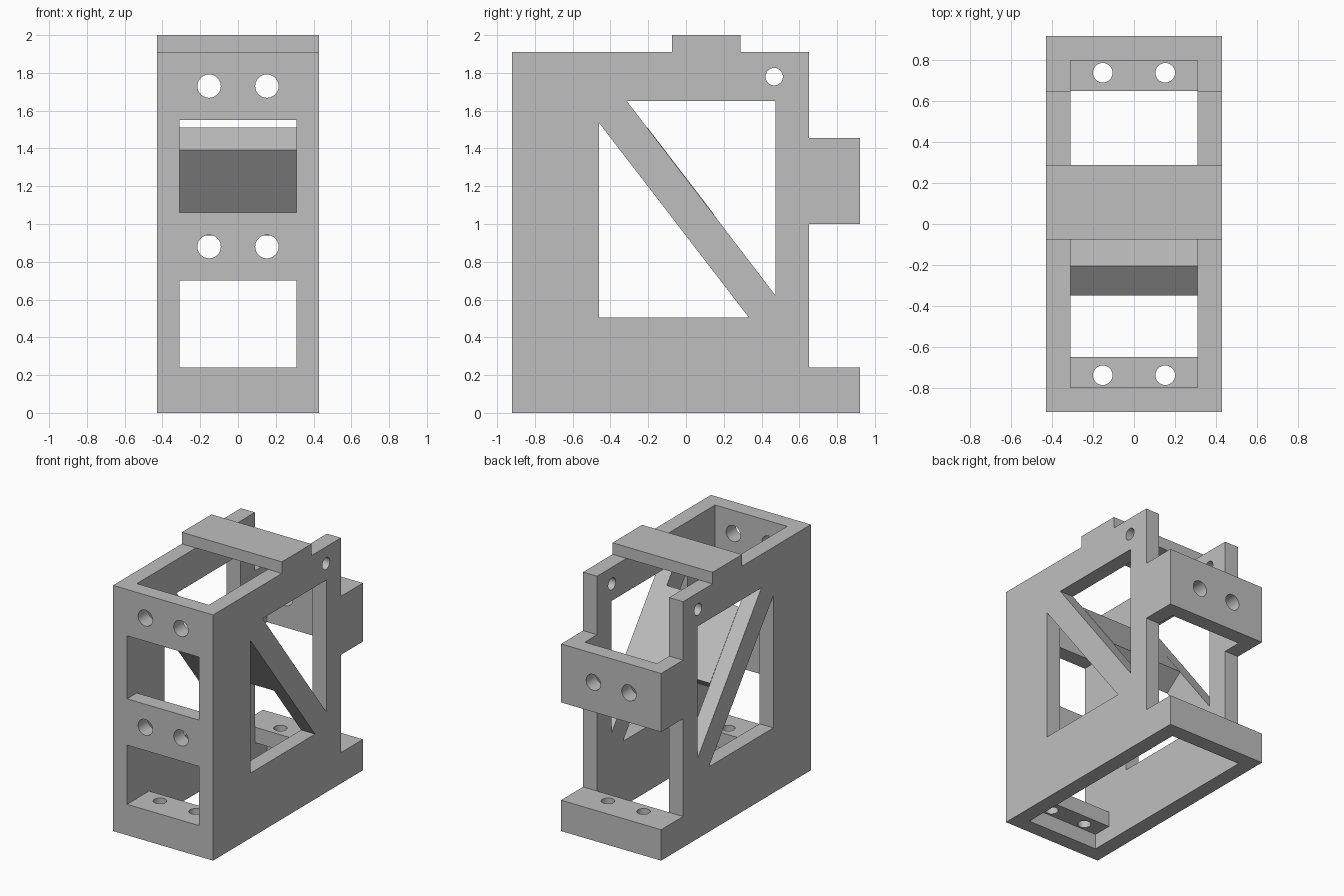
import bpy
import bmesh
import math
from mathutils import Matrix, Vector

cube = bpy.data.objects.get("Cube")
if cube:
    bpy.data.objects.remove(cube, do_unlink=True)

grey = bpy.data.materials.new("plain grey")
grey.use_nodes = True
colour = (0.52, 0.52, 0.52, 1)
grey.diffuse_color = colour
grey.node_tree.nodes["Principled BSDF"].inputs["Base Color"].default_value = colour

# Main dimensions
WALL = 0.12
HALF_X, HALF_Y = 0.43, 0.92
IN_X, IN_Y = HALF_X - WALL, HALF_Y - WALL
LEDGE_Y = 0.65
TOP = 1.91
FOOT = 0.24


def rect(u0, u1, v0, v1):
    return [(u0, v0), (u1, v0), (u1, v1), (u0, v1)]


def circle(u, v, r, n=40):
    return [(u + r * math.cos(2 * math.pi * i / n),
             v + r * math.sin(2 * math.pi * i / n)) for i in range(n)]


def hole_pair(v, r):
    return [circle(s * 0.153, v, r) for s in (-1, 1)]


# Drawing planes: local u, v and thickness direction
PLANES = {"side": ((0, 1, 0), (0, 0, 1), (1, 0, 0)),
          "front": ((1, 0, 0), (0, 0, 1), (0, -1, 0)),
          "flat": ((1, 0, 0), (0, 1, 0), (0, 0, 1))}


def panel(name, plane, outline, holes, start, end):
    """Flat plate with holes, spanning start to end along its world axis."""
    curve = bpy.data.curves.new(name, "CURVE")
    curve.dimensions = "2D"
    curve.fill_mode = "BOTH"
    curve.extrude = abs(end - start) / 2
    for loop in [outline] + holes:
        spline = curve.splines.new("POLY")
        spline.points.add(len(loop) - 1)
        for point, (u, v) in zip(spline.points, loop):
            point.co = (u, v, 0, 1)
        spline.use_cyclic_u = True
    temp = bpy.data.objects.new(name + "_outline", curve)
    bpy.context.collection.objects.link(temp)
    graph = bpy.context.evaluated_depsgraph_get()
    mesh = bpy.data.meshes.new_from_object(temp.evaluated_get(graph))
    bpy.data.objects.remove(temp, do_unlink=True)
    bpy.data.curves.remove(curve)

    u, v, n = (Vector(a) for a in PLANES[plane])
    axis = Vector([abs(c) for c in n])
    matrix = Matrix((u, v, n)).transposed().to_4x4()
    matrix.translation = axis * (start + end) / 2
    mesh.transform(matrix)
    bm = bmesh.new()
    bm.from_mesh(mesh)
    bmesh.ops.remove_doubles(bm, verts=bm.verts, dist=0.0005)
    bmesh.ops.recalc_face_normals(bm, faces=bm.faces)
    bm.to_mesh(mesh)
    bm.free()
    mesh.name = name
    mesh.materials.clear()
    mesh.materials.append(grey)
    obj = bpy.data.objects.new(name, mesh)
    bpy.context.collection.objects.link(obj)
    bpy.ops.object.select_all(action="DESELECT")
    obj.select_set(True)
    bpy.context.view_layer.objects.active = obj
    bpy.ops.object.shade_smooth_by_angle(angle=math.radians(30))
    return obj


# Side walls with a diagonal strut between two triangular openings
wall_outline = [(-HALF_Y, 0), (HALF_Y, 0), (HALF_Y, FOOT), (LEDGE_Y, FOOT),
                (LEDGE_Y, 1.0), (HALF_Y, 1.0), (HALF_Y, 1.455), (LEDGE_Y, 1.455),
                (LEDGE_Y, TOP), (-HALF_Y, TOP)]
wall_holes = [[(-0.46, 0.505), (0.333, 0.505), (-0.46, 1.535)],
              [(0.475, 0.62), (0.475, 1.65), (-0.313, 1.65)],
              circle(0.467, 1.78, 0.046)]
for side, s in (("left", 1), ("right", -1)):
    panel(side + "_wall", "side", wall_outline, wall_holes, s * IN_X, s * HALF_X)

# Front panel with two windows and two pairs of screw holes
panel("front_panel", "front", rect(-IN_X, IN_X, 0, TOP),
      [rect(-IN_X + 0.0005, IN_X - 0.0005, FOOT, 0.70),
       rect(-IN_X + 0.0005, IN_X - 0.0005, 1.06, 1.55)]
      + hole_pair(0.88, 0.062) + hole_pair(1.73, 0.062), -HALF_Y, -IN_Y)

# Back bracket and back foot
panel("back_bracket", "front", rect(-IN_X, IN_X, 1.0, 1.455),
      hole_pair(1.23, 0.062), IN_Y, HALF_Y)
panel("back_foot", "front", rect(-IN_X, IN_X, 0, FOOT), [], IN_Y, HALF_Y)

# Mounting ledges inside the base
for end, s in (("front", -1), ("back", 1)):
    low, high = sorted((s * LEDGE_Y, s * IN_Y))
    panel(end + "_ledge", "flat", rect(-IN_X, IN_X, low, high),
          hole_pair(s * 0.74, 0.048), FOOT - WALL, FOOT)

# Top bridge
panel("top_bridge", "flat", rect(-HALF_X, HALF_X, -0.075, 0.288), [], TOP, 2.0)

# Sloped plate joining the two diagonal struts
panel("sloped_plate", "side",
      [(-0.35, 1.392), (0.0, 0.938), (0.148, 1.052), (-0.205, 1.512)],
      [], -IN_X, IN_X)
